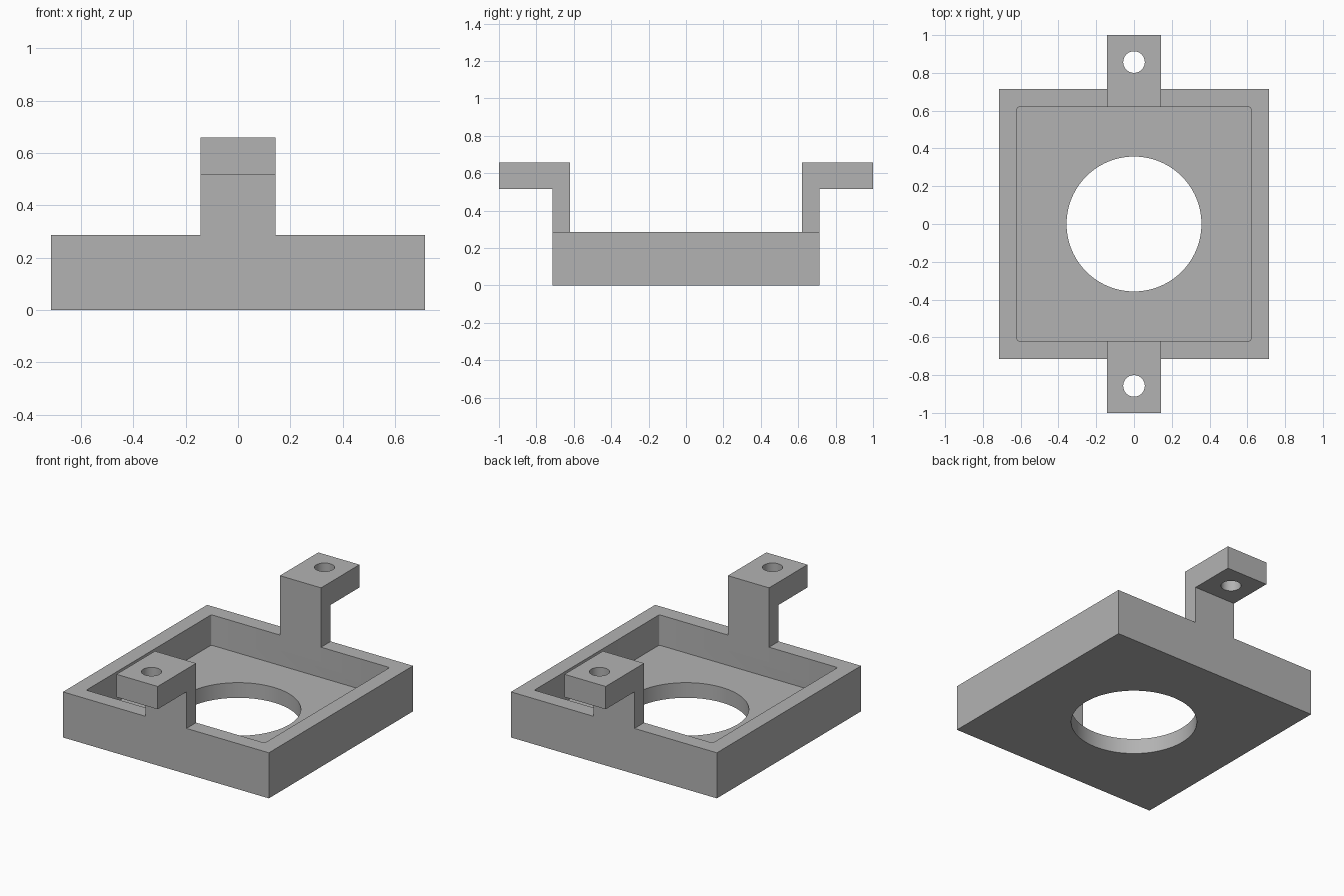
import bpy
import bmesh
from math import radians

cube = bpy.data.objects.get("Cube")
if cube:
    bpy.data.objects.remove(cube, do_unlink=True)

U = 1 / 21                       # design unit
HALF, RIM, WALL = 15 * U, 6 * U, 2 * U
ARM_HALF, ARM_REACH = 3 * U, 1.0
ARM_LOW, ARM_TOP = 0.515, 0.658

grey = bpy.data.materials.new("matte_grey")
grey.use_nodes = True
colour = (0.45, 0.45, 0.45, 1)
grey.diffuse_color = colour
grey.node_tree.nodes["Principled BSDF"].inputs["Base Color"].default_value = colour


def make_object(name, bm):
    bmesh.ops.recalc_face_normals(bm, faces=bm.faces)
    mesh = bpy.data.meshes.new(name)
    bm.to_mesh(mesh)
    bm.free()
    mesh.materials.append(grey)
    obj = bpy.data.objects.new(name, mesh)
    bpy.context.collection.objects.link(obj)
    return obj


def prism(name, points, direction):
    """Extrude a closed flat profile along a direction."""
    bm = bmesh.new()
    face = bm.faces.new([bm.verts.new(p) for p in points])
    side = bmesh.ops.extrude_face_region(bm, geom=[face])["geom"]
    verts = [g for g in side if isinstance(g, bmesh.types.BMVert)]
    bmesh.ops.translate(bm, verts=verts, vec=direction)
    return make_object(name, bm)


def square_block(name, half, bottom, top, corner=0):
    corners = [(-half, -half), (half, -half), (half, half), (-half, half)]
    obj = prism(name, [(x, y, bottom) for x, y in corners], (0, 0, top - bottom))
    if corner:
        bm = bmesh.new()
        bm.from_mesh(obj.data)
        upright = [e for e in bm.edges
                   if abs(e.verts[0].co.z - e.verts[1].co.z) > 0.01]
        bmesh.ops.bevel(bm, geom=upright, offset=corner, segments=3,
                        profile=0.5, affect='EDGES')
        bm.to_mesh(obj.data)
        bm.free()
    return obj


def cylinder(name, radius, y, bottom, top, sides):
    bm = bmesh.new()
    bmesh.ops.create_cone(bm, cap_ends=True, segments=sides, radius1=radius,
                          radius2=radius, depth=top - bottom)
    bmesh.ops.translate(bm, verts=bm.verts, vec=(0, y, (top + bottom) / 2))
    return make_object(name, bm)


def combine(target, tool, operation):
    """Apply a boolean and discard the tool."""
    tool.hide_render = True
    mod = target.modifiers.new(operation.title(), 'BOOLEAN')
    mod.object, mod.operation, mod.solver = tool, operation, 'EXACT'
    bpy.context.view_layer.objects.active = target
    bpy.ops.object.modifier_apply(modifier=mod.name)
    bpy.data.objects.remove(tool, do_unlink=True)


# Open tray with a round opening in its floor
tray = square_block("mounting_tray", HALF, 0, RIM)
combine(tray, square_block("pocket", HALF - WALL, WALL, RIM + 0.1, 0.01), 'DIFFERENCE')
combine(tray, cylinder("floor_opening", 7.5 * U, 0, -0.1, 0.2, 96), 'DIFFERENCE')

# Bent arms rising from the front and back walls, each with a screw hole
for sign in (-1, 1):
    inner, outer = HALF - WALL, HALF
    outline = [(inner, RIM - WALL), (outer, RIM - WALL), (outer, ARM_LOW),
               (ARM_REACH, ARM_LOW), (ARM_REACH, ARM_TOP), (inner, ARM_TOP)]
    arm = prism("arm", [(-ARM_HALF, sign * y, z) for y, z in outline],
                (2 * ARM_HALF, 0, 0))
    combine(arm, cylinder("screw_hole", 1.2 * U, sign * 18 * U,
                          ARM_LOW - 0.1, ARM_TOP + 0.1, 48), 'DIFFERENCE')
    combine(tray, arm, 'UNION')

# Smooth the round walls, keep all corners crisp
bpy.ops.object.select_all(action='DESELECT')
tray.select_set(True)
bpy.context.view_layer.objects.active = tray
bpy.ops.object.shade_smooth_by_angle(angle=radians(25))
